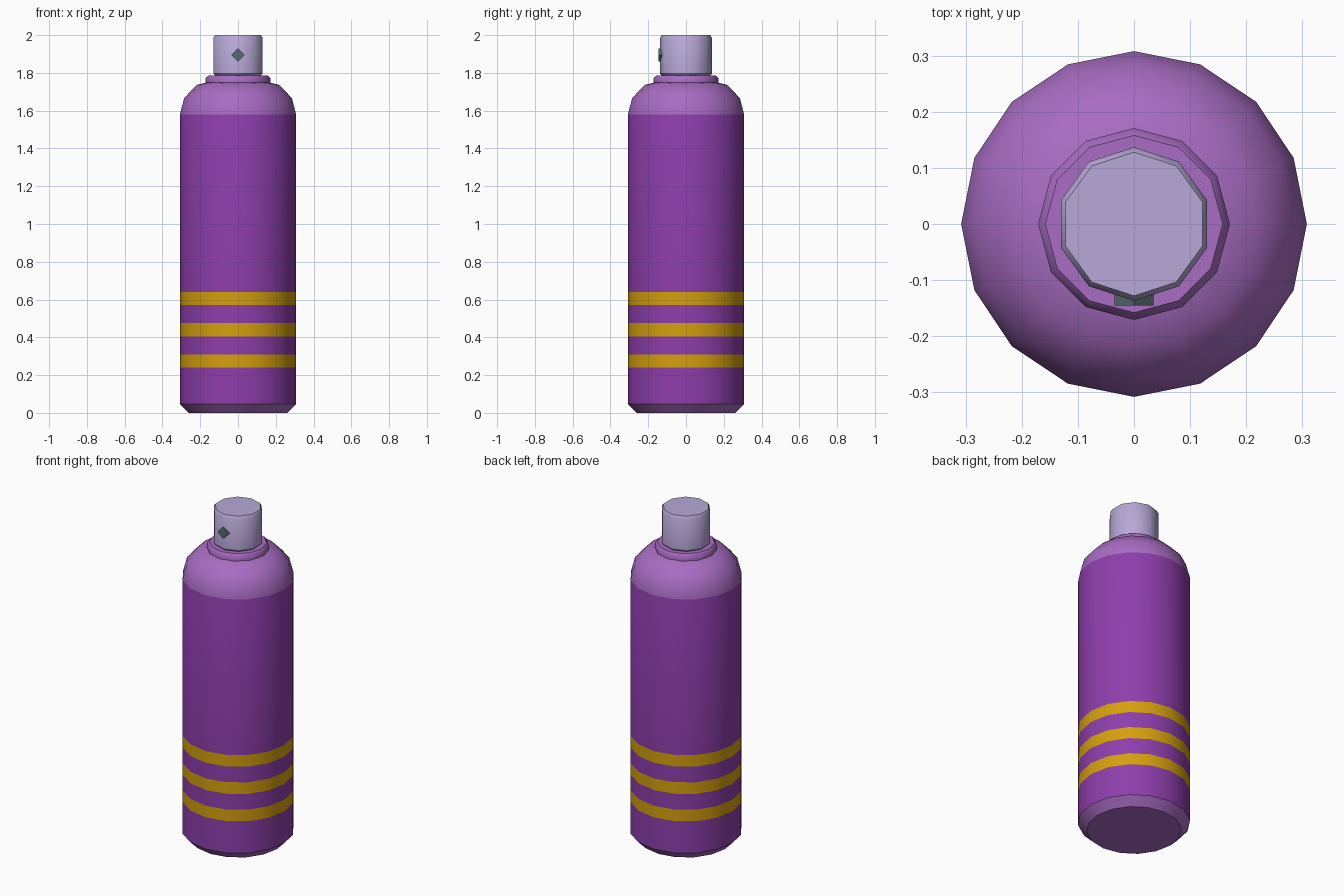
import bpy, bmesh, math

if "Cube" in bpy.data.objects:
    bpy.data.objects.remove(bpy.data.objects["Cube"])


def material(name, rgb):
    # sRGB 0-255 to linear diffuse colour
    lin = [(c / 255 / 12.92) if c < 11 else ((c / 255 + 0.055) / 1.055) ** 2.4 for c in rgb]
    m = bpy.data.materials.new(name)
    m.diffuse_color = (*lin, 1)
    m.use_nodes = True
    m.node_tree.nodes["Principled BSDF"].inputs["Base Color"].default_value = m.diffuse_color
    return m


purple = material("purple", (142, 62, 172))
lilac = material("light purple", (168, 108, 194))
gold = material("gold", (212, 160, 12))
cap_mat = material("pale lavender", (184, 168, 215))
steel = material("grey teal", (86, 108, 114))


def lathe(name, profile, sides, mats, start=0.0, pick=None, smooth=40):
    """Closed turned solid around z from (radius, height) points."""
    bm = bmesh.new()
    rings = []
    for r, z in profile:
        rings.append([bm.verts.new((r * math.cos(start + 2 * math.pi * i / sides),
                                    r * math.sin(start + 2 * math.pi * i / sides), z))
                      for i in range(sides)])
    for a, b in zip(rings, rings[1:]):
        for i in range(sides):
            j = (i + 1) % sides
            bm.faces.new((a[i], a[j], b[j], b[i]))
    bm.faces.new(rings[0][::-1])
    bm.faces.new(rings[-1])
    bmesh.ops.recalc_face_normals(bm, faces=bm.faces)
    for f in bm.faces:
        f.smooth = True
        if pick:
            f.material_index = pick(f.calc_center_median().z)
    me = bpy.data.meshes.new(name)
    bm.to_mesh(me)
    bm.free()
    for m in mats:
        me.materials.append(m)
    me.set_sharp_from_angle(angle=math.radians(smooth))
    ob = bpy.data.objects.new(name, me)
    bpy.context.collection.objects.link(ob)
    return ob


# Can body: chamfered foot, straight wall cut by stripe edges, domed shoulder
R = 0.308
stripes = [(0.24, 0.31), (0.405, 0.475), (0.57, 0.64)]
profile = [(0.26, 0), (R, 0.048)]
profile += [(R, z) for s in stripes for z in s]
profile += [(R, 1.58), (0.285, 1.667), (0.218, 1.737), (0.13, 1.757)]


def body_colour(z):
    if z < 0.048 or z > 1.58:
        return 1
    return 2 if any(a < z < b for a, b in stripes) else 0


lathe("can_body", profile, 16, [purple, lilac, gold], pick=body_colour)

# Collar ring on the shoulder
lathe("collar", [(0.155, 1.735), (0.171, 1.748), (0.171, 1.772), (0.158, 1.787)], 12, [lilac])

# Spray cap
lathe("spray_cap", [(0.124, 1.782), (0.137, 1.796), (0.137, 1.986), (0.128, 2.0)],
      10, [cap_mat], start=math.pi / 2)

# Diamond nozzle pointing to the front
nozzle = lathe("nozzle", [(0.035, 0.09), (0.035, 0.145)], 4, [steel])
nozzle.rotation_euler = (math.pi / 2, 0, 0)
nozzle.location = (0, 0, 1.895)
